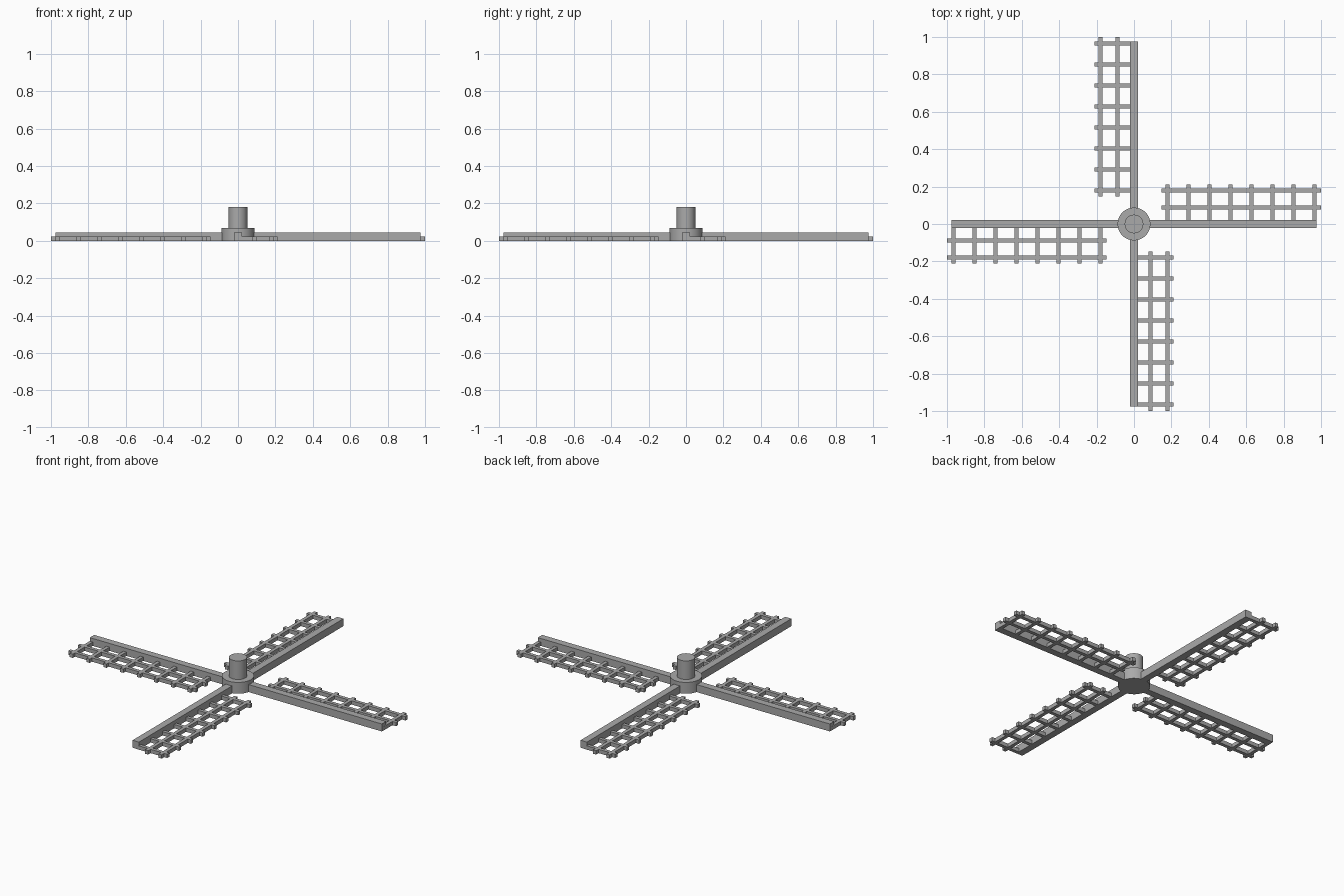
import bpy
import math
from mathutils import Matrix

cube = bpy.data.objects.get("Cube")
if cube:
    bpy.data.objects.remove(cube, do_unlink=True)

# Single grey material
grey = bpy.data.materials.new("plain_grey")
grey.use_nodes = True
grey.diffuse_color = (0.4, 0.4, 0.4, 1)
grey.node_tree.nodes["Principled BSDF"].inputs["Base Color"].default_value = (0.4, 0.4, 0.4, 1)

SPAR_HALF, SPAR_TOP, SPAR_TIP = 0.021, 0.045, 0.975
BAR, BAR_TOP = 0.021, 0.023
INNER, OUTER, EDGE = 0.147, 1.0, 0.211
RUNGS = 8


def box(name, x0, x1, y0, y1, z1, turn):
    """Box standing on the ground, turned about the hub axis."""
    bpy.ops.mesh.primitive_cube_add(size=1)
    ob = bpy.context.object
    ob.name = name
    size = Matrix.Diagonal((x1 - x0, y1 - y0, z1, 1))
    place = Matrix.Translation(((x0 + x1) / 2, (y0 + y1) / 2, z1 / 2))
    ob.data.transform(Matrix.Rotation(turn, 4, "Z") @ place @ size)
    ob.data.materials.append(grey)


def cylinder(name, radius, z0, z1):
    bpy.ops.mesh.primitive_cylinder_add(vertices=32, radius=radius, depth=z1 - z0,
                                        location=(0, 0, (z0 + z1) / 2))
    ob = bpy.context.object
    ob.name = name
    ob.data.materials.append(grey)
    bpy.ops.object.shade_smooth_by_angle(angle=math.radians(30))


# Hub and axle
cylinder("hub", 0.088, 0, 0.068)
cylinder("axle", 0.05, 0.068, 0.18)

# Four sails, each a spar with a lattice beside it
for i in range(4):
    turn = i * math.pi / 2
    box(f"sail_spar_{i}", 0, SPAR_TIP, -SPAR_HALF, SPAR_HALF, SPAR_TOP, turn)
    for k, y in enumerate((0.089, 0.18)):
        box(f"sail_rail_{i}_{k}", INNER, OUTER, y - BAR / 2, y + BAR / 2, BAR_TOP, turn)
    for k in range(RUNGS):
        x = 0.178 + k * 0.1125
        box(f"sail_rung_{i}_{k}", x - BAR / 2, x + BAR / 2, 0, EDGE, BAR_TOP, turn)
